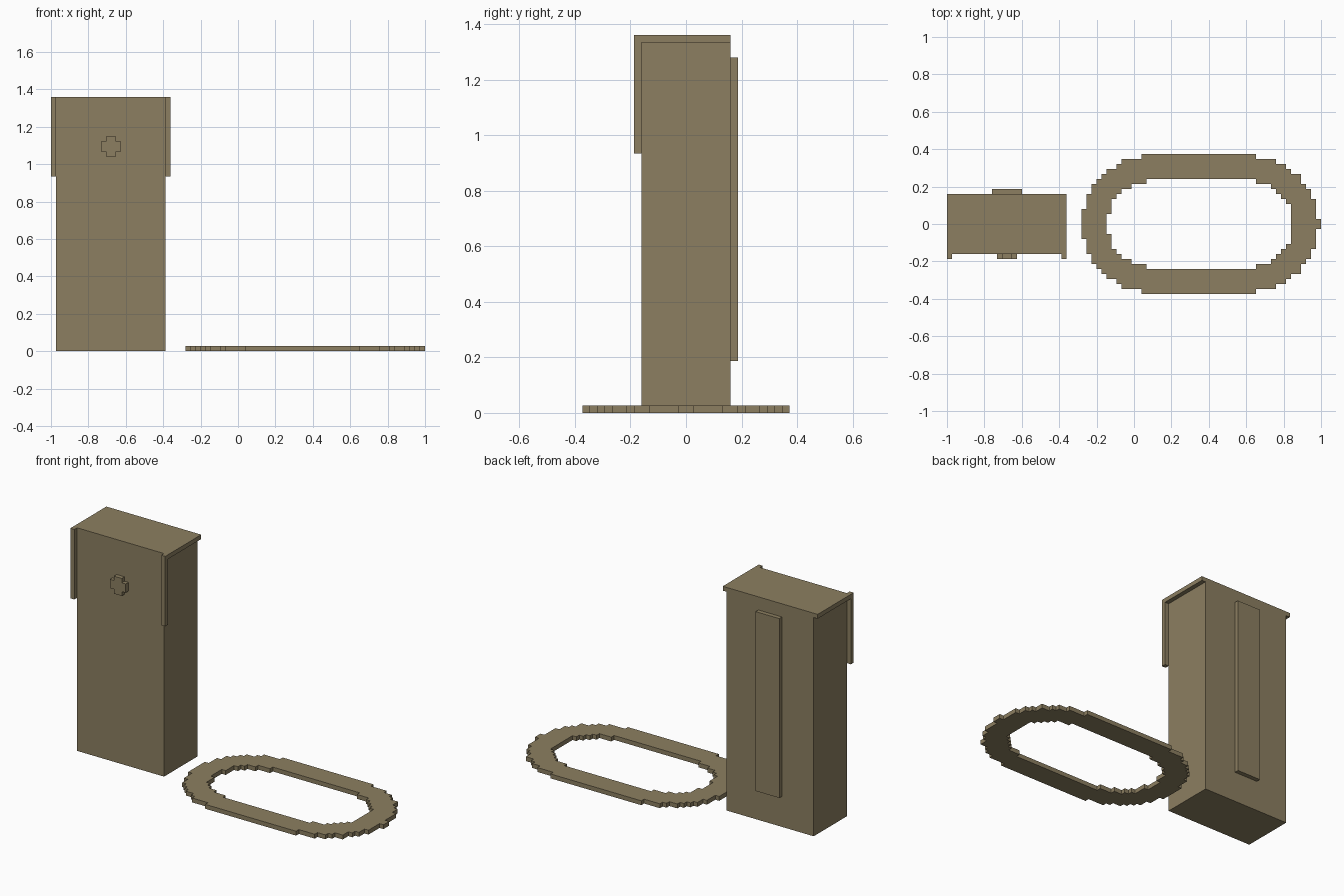
import bpy, bmesh

if "Cube" in bpy.data.objects:
    bpy.data.objects.remove(bpy.data.objects["Cube"])

V = 2 / 75  # one grid step

mat = bpy.data.materials.new("khaki")
mat.diffuse_color = (0.262, 0.212, 0.119, 1)
mat.use_nodes = True
mat.node_tree.nodes["Principled BSDF"].inputs["Base Color"].default_value = mat.diffuse_color


def add(name, mesh):
    ob = bpy.data.objects.new(name, mesh)
    bpy.context.collection.objects.link(ob)
    mesh.materials.clear()
    mesh.materials.append(mat)
    return ob


def prism(name, loops, axis, lo, hi):
    """Extrude closed outlines (first outer, rest holes), in grid steps.
    axis 'z': outline in x,y.  'y': outline in x,z.  'x': outline in y,z."""
    place = {"z": lambda a, b, c: (a, b, c),
             "y": lambda a, b, c: (a, c, b),
             "x": lambda a, b, c: (c, a, b)}[axis]
    bm = bmesh.new()
    edges = []
    for pts in loops:
        vs = [bm.verts.new([k * V for k in place(a, b, lo)]) for a, b in pts]
        edges += [bm.edges.new((vs[i - 1], vs[i])) for i in range(len(vs))]
    bmesh.ops.triangle_fill(bm, edges=edges, use_beauty=True)
    ext = bmesh.ops.extrude_face_region(bm, geom=bm.faces[:], use_keep_orig=True)
    top = [g for g in ext["geom"] if isinstance(g, bmesh.types.BMVert)]
    shift = [k * V for k in place(0, 0, hi - lo)]
    bmesh.ops.translate(bm, verts=top, vec=shift)
    bmesh.ops.recalc_face_normals(bm, faces=bm.faces[:])
    mesh = bpy.data.meshes.new(name)
    bm.to_mesh(mesh)
    bm.free()
    return add(name, mesh)


def box(name, x0, x1, y0, y1, z0, z1):
    return prism(name, [[(x0, y0), (x1, y0), (x1, y1), (x0, y1)]], "z", z0, z1)


def stairs(right, left):
    """Stepped oval from (x edge, half height) steps at each end."""
    def quarter(steps):
        pts, h = [], 0
        for x, y in steps:
            if h:
                pts.append((x, h))
            pts.append((x, y))
            h = y
        return pts
    upper = quarter(right) + quarter(left)[::-1]
    return upper + [(x, -y) for x, y in upper[::-1]]


# Tall cabinet body
box("cabinet_body", -36.5, -14.5, -6, 6, 0, 51)

# Bent side trims: along the top edge and down in front of the corner
trim = [(-7, 35), (-6, 35), (-6, 50), (6, 50), (6, 51), (-7, 51)]
prism("left_trim", [trim], "x", -37.5, -36.5)
prism("right_trim", [trim], "x", -14.5, -13.5)

# Plus-shaped knob on the front
arm = [(1, 1), (1, 2), (-1, 2), (-1, 1), (-2, 1), (-2, -1),
       (-1, -1), (-1, -2), (1, -2), (1, -1), (2, -1), (2, 1)]
prism("front_knob", [[(x - 25.5, z + 41) for x, z in arm]], "y", -7, -6)

# Raised panel on the back
box("back_panel", -28.5, -22.5, 6, 7, 7, 48)

# Flat stepped oval ring
outer = stairs(
    [(37.5, 1), (36.5, 5), (35.5, 7), (34.5, 8), (33.5, 10),
     (31.5, 11), (30.5, 12), (28.5, 13), (24.5, 14)],
    [(-10.5, 3), (-9.5, 6), (-8.5, 8), (-7.5, 9), (-6.5, 10),
     (-5.5, 11), (-3.5, 12), (-2.5, 13), (1.5, 14)])
hole = stairs(
    [(31.5, 4), (30.5, 5), (29.5, 6), (28.5, 7), (27.5, 8), (24.5, 9)],
    [(-5.5, 2), (-4.5, 5), (-3.5, 6), (-2.5, 7), (-0.5, 8), (2.5, 9)])
prism("oval_ring", [outer, hole], "z", 0, 1)
